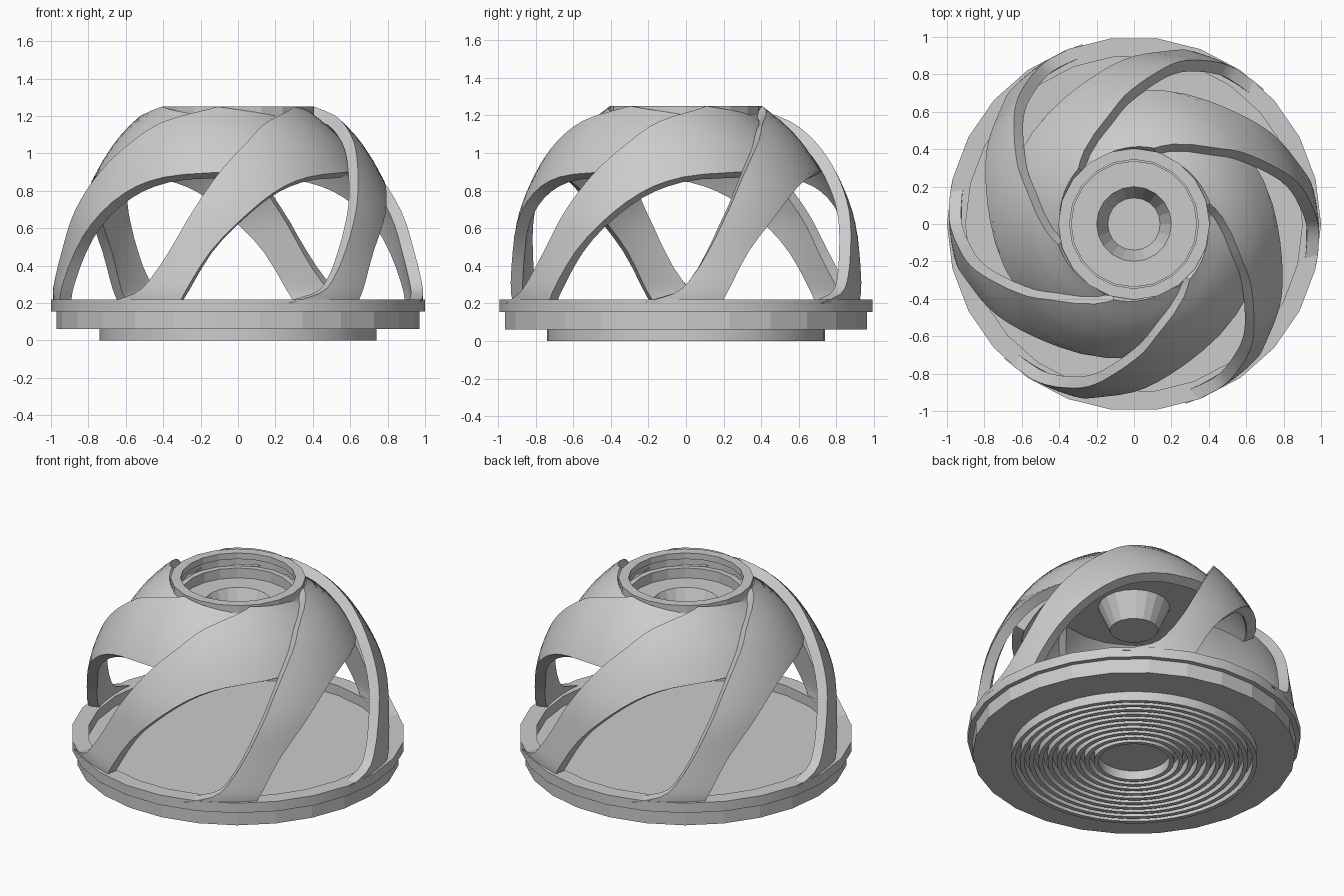
import bpy, bmesh
from math import sin, cos, pi, radians, hypot

if "Cube" in bpy.data.objects:
    bpy.data.objects.remove(bpy.data.objects["Cube"])

SIDES = 26


def smooth_by_angle(ob, angle):
    bpy.ops.object.select_all(action='DESELECT')
    ob.select_set(True)
    bpy.context.view_layer.objects.active = ob
    bpy.ops.object.shade_smooth_by_angle(angle=radians(angle))


def make(name, verts, faces):
    me = bpy.data.meshes.new(name)
    me.from_pydata(verts, [], faces)
    ob = bpy.data.objects.new(name, me)
    bpy.context.collection.objects.link(ob)
    return ob


def lathe(name, profile, n=SIDES, closed=False, smooth=None):
    """Revolve (r, z) points around z; r = 0 ends become poles."""
    verts = [(r * cos(2 * pi * k / n), r * sin(2 * pi * k / n), z)
             for r, z in profile for k in range(n)]
    m = len(profile)
    faces = []
    for i in range(m if closed else m - 1):
        a, b = i * n, (i + 1) % m * n
        for k in range(n):
            q = (k + 1) % n
            faces.append((a + k, a + q, b + q, b + k))
    ob = make(name, verts, faces)
    bm = bmesh.new()
    bm.from_mesh(ob.data)
    bmesh.ops.remove_doubles(bm, verts=bm.verts, dist=1e-5)
    bmesh.ops.recalc_face_normals(bm, faces=bm.faces)
    bm.to_mesh(ob.data)
    bm.free()
    if smooth:
        smooth_by_angle(ob, smooth)
    return ob


# Base plate and the rim the blades stand on
lathe("base_plate", [(0, .06), (.97, .06), (.97, .155), (0, .155)])
lathe("blade_rim", [(.90, .155), (1, .155), (1, .22), (.90, .22)], closed=True, smooth=30)

# Concentric ridges under the base
for i in range(10):
    r = .74 - .0555 * i
    t = .027
    lathe(f"base_ridge_{i + 1}", [(r, 0), (r, .065), (r - t, .065), (r - t, 0)],
          n=48, closed=True, smooth=30)

# Top cup with a ledge and a funnel-shaped pocket
lathe("top_cup", [(0, .95), (.14, .95), (.20, 1.09), (.335, 1.09), (.335, 1.155), (.37, 1.155),
                  (.37, 1.21), (.345, 1.21), (.345, 1.25), (.405, 1.25), (.405, 1.2),
                  (.46, 1.11), (.46, 1.07), (.215, 1.07), (.145, .91), (0, .91)], n=20)


def curve(keys, z):
    """Smooth interpolation through (z, value) keys."""
    n = len(keys)

    def slope(i):
        a, b = keys[max(i - 1, 0)], keys[min(i + 1, n - 1)]
        return (b[1] - a[1]) / (b[0] - a[0])
    i = 0
    while i < n - 2 and z > keys[i + 1][0]:
        i += 1
    (z0, v0), (z1, v1) = keys[i], keys[i + 1]
    h = z1 - z0
    t = min(max((z - z0) / h, 0), 1)
    return (v0 * (1 + 2 * t) * (1 - t) ** 2 + slope(i) * h * t * (1 - t) ** 2
            + v1 * t * t * (3 - 2 * t) + slope(i + 1) * h * t * t * (t - 1))


# Blade: dome radius, upper edge angle and lower edge angle against height
RADIUS = [(.2, 1.0), (.3, .985), (.45, .955), (.68, .905), (.87, .82), (1.06, .69),
          (1.18, .56), (1.25, .42)]
UPPER = [(.2, -134), (.25, -124), (.32, -119), (.5, -112), (.68, -106), (.9, -97),
         (1.06, -86), (1.18, -72), (1.25, -45)]
LOWER = [(.2, -109), (.48, -99), (.68, -87), (.8, -77), (.87, -67), (.91, -55), (.94, -34)]
LEVELS = [.2, .22, .25, .28, .32, .4, .48, .56, .63, .69, .75, .8, .84, .87, .895,
          .915, .93, .94, .98, 1.02, 1.06, 1.1, 1.14, 1.17, 1.2, 1.225, 1.24, 1.25]
COLS = 14
STEP = .07

for k in range(6):
    verts, faces = [], []
    for z in LEVELS:
        r = curve(RADIUS, z)
        z1 = min(z + .01, 1.25)
        dr = (curve(RADIUS, z1) - curve(RADIUS, z - .01)) / (z1 - z + .01)
        l = hypot(1, dr)
        nr, nz = 1 / l, -dr / l
        up = curve(UPPER, z)
        low = curve(LOWER, z) if z < .94 else up + 61
        for j in range(COLS + 1):
            ang = up + (low - up) * j / COLS
            d = STEP * (ang - up) / 60          # each blade tucks under the next
            a = radians(ang + 60 * k)
            verts.append(((r - d * nr) * cos(a), (r - d * nr) * sin(a), z - d * nz))
    w = COLS + 1
    for i in range(len(LEVELS) - 1):
        for j in range(COLS):
            a = i * w + j
            faces.append((a, a + 1, a + w + 1, a + w))
    blade = make(f"spiral_blade_{k + 1}", verts, faces)
    sol = blade.modifiers.new("thickness", 'SOLIDIFY')
    sol.thickness = .065
    sol.offset = -1
    # apply the thickness so the rim edges stay crisp when shaded smooth
    bpy.context.view_layer.objects.active = blade
    bpy.ops.object.modifier_apply(modifier=sol.name)
    smooth_by_angle(blade, 35)
